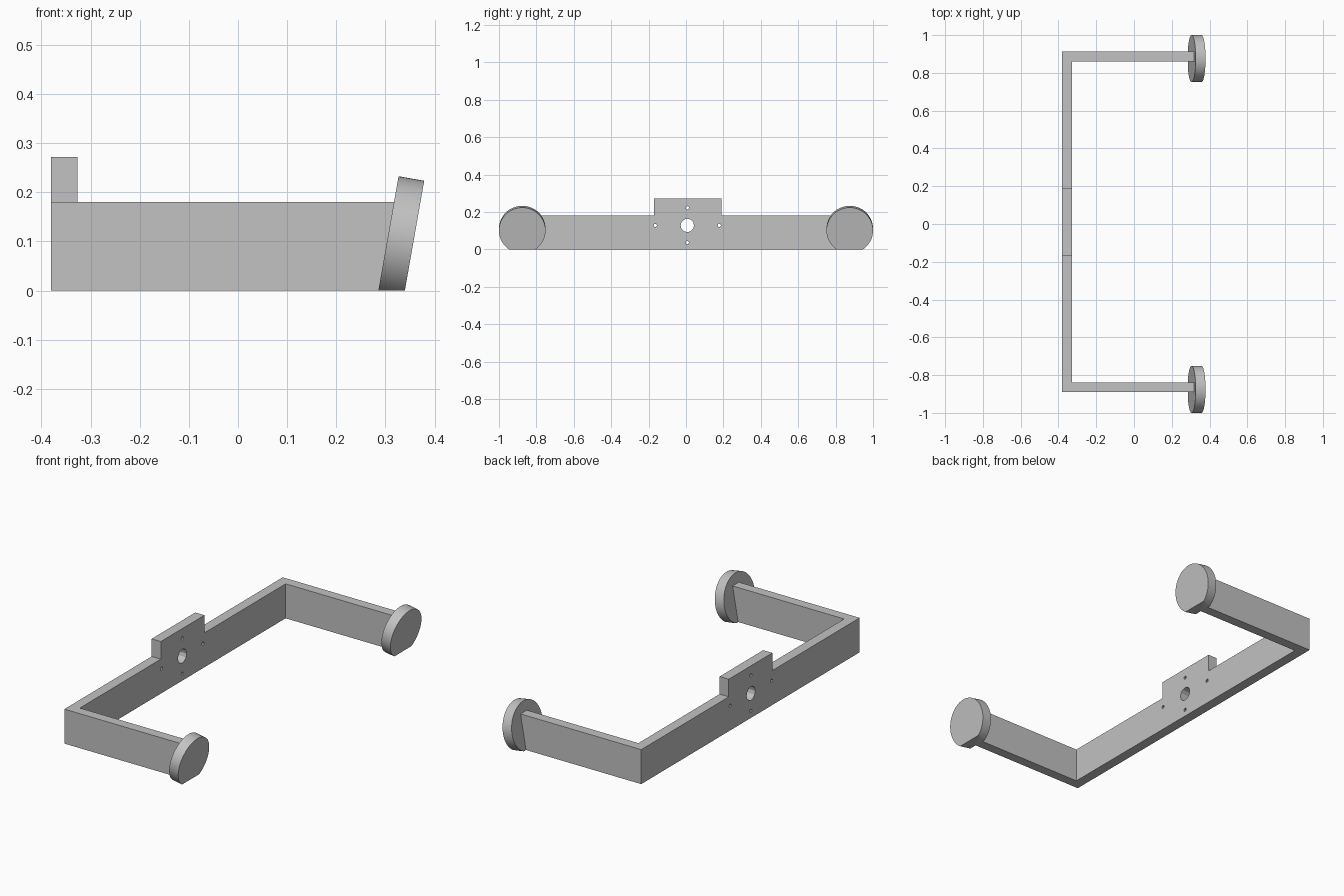
import bpy
import bmesh
from math import radians, tan, sin, cos
from mathutils import Matrix, Vector

cube = bpy.data.objects.get("Cube")
if cube:
    bpy.data.objects.remove(cube, do_unlink=True)

GREY = (0.54, 0.54, 0.54, 1)
TILT = radians(10)
BACK, INNER = -0.38, -0.327          # faces of the rear bar
NEAR, FAR, WALL = -0.89, 0.912, 0.052
HEIGHT, TAB_TOP = 0.18, 0.272
PAD_R, PAD_T = 0.1245, 0.053
HOLE_Y, HOLE_Z = 0.007, 0.128

grey = bpy.data.materials.new("plain grey")
grey.use_nodes = True
grey.diffuse_color = GREY
bsdf = next(n for n in grey.node_tree.nodes if n.type == 'BSDF_PRINCIPLED')
bsdf.inputs["Base Color"].default_value = GREY


def finish(bm, name):
    """Turn a bmesh into a grey object."""
    bmesh.ops.recalc_face_normals(bm, faces=bm.faces)
    mesh = bpy.data.meshes.new(name)
    bm.to_mesh(mesh)
    bm.free()
    mesh.materials.append(grey)
    ob = bpy.data.objects.new(name, mesh)
    bpy.context.collection.objects.link(ob)
    return ob


def activate(ob):
    bpy.ops.object.select_all(action='DESELECT')
    ob.select_set(True)
    bpy.context.view_layer.objects.active = ob


def boolean(target, tool, operation):
    """Apply a boolean and discard the tool."""
    mod = target.modifiers.new(operation.title(), 'BOOLEAN')
    mod.operation, mod.object, mod.solver = operation, tool, 'EXACT'
    activate(target)
    bpy.ops.object.modifier_apply(modifier=mod.name)
    bpy.data.objects.remove(tool, do_unlink=True)


# U-shaped frame: rear bar and two arms with slanted ends
END = 0.292
outline = [(BACK, NEAR), (END, NEAR), (END, NEAR + WALL), (INNER, NEAR + WALL),
           (INNER, FAR - WALL), (END, FAR - WALL), (END, FAR), (BACK, FAR)]
bm = bmesh.new()
face = bm.faces.new([bm.verts.new((x, y, 0)) for x, y in outline])
top = bmesh.ops.extrude_face_region(bm, geom=[face])["geom"]
for v in (g for g in top if isinstance(g, bmesh.types.BMVert)):
    v.co.z = HEIGHT
    if v.co.x > 0:
        v.co.x += HEIGHT * tan(TILT)
frame = finish(bm, "frame")

# Raised mounting tab
bm = bmesh.new()
low, high = Vector((BACK, -0.17, 0.1)), Vector((INNER, 0.19, TAB_TOP))
size = high - low
bmesh.ops.create_cube(bm, size=1, matrix=Matrix.Translation((low + high) / 2)
                      @ Matrix.Diagonal((*size, 1)))
boolean(frame, finish(bm, "mounting_tab"), 'UNION')

# Centre bore with four screw holes
bm = bmesh.new()
for dy, dz, r, n in [(0, 0, 0.036, 12), (0.171, 0, 0.009, 8), (-0.171, 0, 0.009, 8),
                     (0, 0.094, 0.009, 8), (0, -0.092, 0.009, 8)]:
    place = Matrix.Translation(((BACK + INNER) / 2, HOLE_Y + dy, HOLE_Z + dz))
    bmesh.ops.create_cone(bm, cap_ends=True, segments=n, radius1=r, radius2=r, depth=0.2,
                          matrix=place @ Matrix.Rotation(radians(90), 4, 'Y'))
cutter = finish(bm, "hole_cutter")
cutter.hide_render = True
boolean(frame, cutter, 'DIFFERENCE')

# Merge coplanar pieces
bm = bmesh.new()
bm.from_mesh(frame.data)
bmesh.ops.dissolve_limit(bm, angle_limit=radians(1), verts=bm.verts, edges=bm.edges)
bm.to_mesh(frame.data)
bm.free()

# Tilted round pads, trimmed flat at the base
axis = Vector((cos(TILT), 0, -sin(TILT)))
for name, y in (("near_pad", -0.8755), ("far_pad", 0.8755)):
    bm = bmesh.new()
    centre = Vector((0.305, y, 0.11)) + axis * PAD_T / 2
    bmesh.ops.create_cone(bm, cap_ends=True, segments=64, radius1=PAD_R, radius2=PAD_R,
                          depth=PAD_T, matrix=Matrix.Translation(centre)
                          @ Matrix.Rotation(radians(90) + TILT, 4, 'Y'))
    bmesh.ops.bisect_plane(bm, geom=bm.verts[:] + bm.edges[:] + bm.faces[:],
                           plane_co=(0, 0, 0), plane_no=(0, 0, 1), clear_inner=True)
    bmesh.ops.holes_fill(bm, edges=[e for e in bm.edges if e.is_boundary])
    pad = finish(bm, name)
    activate(pad)
    bpy.ops.object.shade_smooth_by_angle(angle=radians(30))
